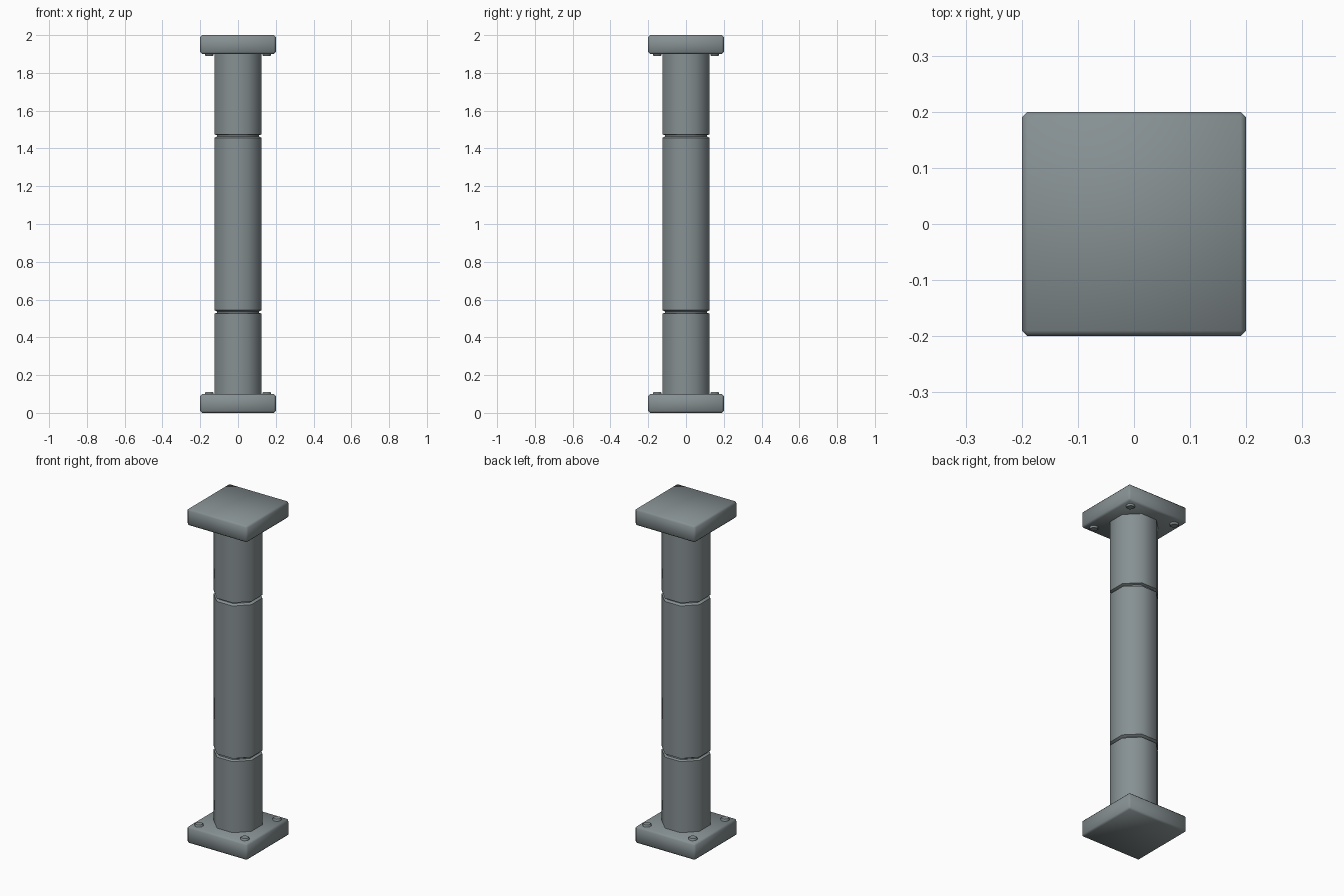
import bpy, bmesh, math

if "Cube" in bpy.data.objects:
    bpy.data.objects.remove(bpy.data.objects["Cube"])

mat = bpy.data.materials.new("slate_grey")
mat.diffuse_color = (0.24, 0.28, 0.29, 1)
mat.use_nodes = True
mat.node_tree.nodes["Principled BSDF"].inputs["Base Color"].default_value = mat.diffuse_color


def finish(bm, name, angle):
    bmesh.ops.recalc_face_normals(bm, faces=bm.faces[:])
    me = bpy.data.meshes.new(name)
    bm.to_mesh(me)
    bm.free()
    me.materials.append(mat)
    ob = bpy.data.objects.new(name, me)
    bpy.context.collection.objects.link(ob)
    bpy.ops.object.select_all(action='DESELECT')
    ob.select_set(True)
    bpy.context.view_layer.objects.active = ob
    bpy.ops.object.shade_smooth_by_angle(angle=math.radians(angle))
    return ob


def lathe(name, profile, sides, x=0, y=0, angle=30):
    """Stack of regular polygons; profile holds (apothem, z), flats face the axes."""
    bm = bmesh.new()
    k = 1 / math.cos(math.pi / sides)
    rings = []
    for r, z in profile:
        rings.append([bm.verts.new((x + r * k * math.cos((i + .5) * 2 * math.pi / sides),
                                    y + r * k * math.sin((i + .5) * 2 * math.pi / sides), z))
                      for i in range(sides)])
    for a, b in zip(rings, rings[1:]):
        for i in range(sides):
            j = (i + 1) % sides
            bm.faces.new((a[i], a[j], b[j], b[i]))
    bm.faces.new(rings[0][::-1])
    bm.faces.new(rings[-1])
    return finish(bm, name, angle)


def plate(name, zc):
    bm = bmesh.new()
    bmesh.ops.create_cube(bm, size=1)
    for v in bm.verts:
        v.co = (v.co.x * 0.4, v.co.y * 0.4, v.co.z * 0.1 + zc)
    bmesh.ops.bevel(bm, geom=bm.edges[:], offset=0.01, segments=1, affect='EDGES', profile=0.5)
    return finish(bm, name, 50)


# octagonal shaft with two narrow grooves
R, G = 0.125, 0.111
half = [(R, 0.09), (R, 0.525), (G, 0.530), (G, 0.536), (R, 0.544)]
lathe("shaft", half + [(r, 2 - z) for r, z in reversed(half)], 8, angle=46)

# end plates, each with four bolt heads on the inner side
for label, zc, s in (("base", 0.05, 1), ("top", 1.95, -1)):
    plate(label + "_plate", zc)
    z = zc + s * 0.05
    for ix in (-1, 1):
        for iy in (-1, 1):
            lathe(label + "_bolt", [(0.023, z - s * 0.01), (0.023, z + s * 0.006), (0.019, z + s * 0.011)],
                  8, ix * 0.152, iy * 0.152, 50)
